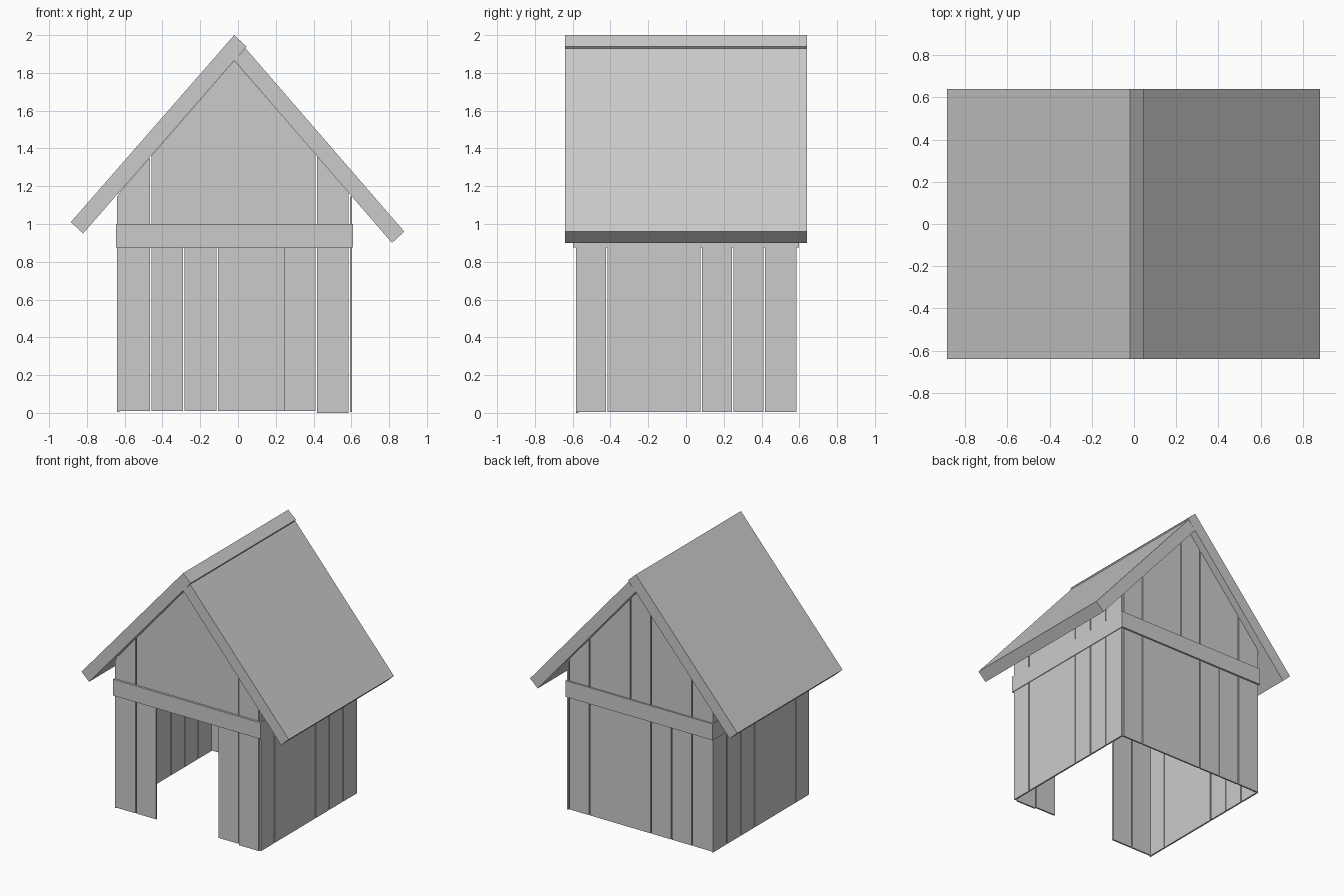
import bpy

if "Cube" in bpy.data.objects:
    bpy.data.objects.remove(bpy.data.objects["Cube"])

CX = -0.02            # ridge position
APEX = 1.865          # underside of the ridge
SLOPE = 1.15
X0, X1 = -0.64, 0.604  # outer faces of the side walls
Y0, Y1 = -0.582, 0.585  # outer faces of the front and back walls
T = 0.012             # plank thickness


def roof_z(x):
    return APEX - abs(x - CX) * SLOPE


def extrude(name, profile, axis, a, b):
    """Prism of a 2D profile: axis 'y' uses (x, z), axis 'x' uses (y, z)."""
    def pt(p, d):
        return (p[0], d, p[1]) if axis == 'y' else (d, p[0], p[1])
    n = len(profile)
    verts = [pt(p, a) for p in profile] + [pt(p, b) for p in profile]
    faces = [tuple(range(n)), tuple(range(2 * n - 1, n - 1, -1))]
    faces += [(i, i + n, (i + 1) % n + n, (i + 1) % n) for i in range(n)]
    if axis == 'x':
        faces = [f[::-1] for f in faces]
    me = bpy.data.meshes.new(name)
    me.from_pydata(verts, [], faces)
    ob = bpy.data.objects.new(name, me)
    bpy.context.collection.objects.link(ob)
    return ob


def rect(a, b, z0, z1):
    return [(a, z0), (b, z0), (b, z1), (a, z1)]


def gable_plank(name, a, b, z0, y):
    top = [(b, roof_z(b)), (a, roof_z(a))]
    if a < CX < b:
        top.insert(1, (CX, APEX))
    extrude(name, [(a, z0), (b, z0)] + top, 'y', y, y + T)


# Front and back planks on a seven-plank pitch
GAP = 0.008
xs = [-0.632 + 0.175 * i for i in range(8)]
xs[7] = X1 - T
for i, j in [(0, 1), (1, 2), (5, 6), (6, 7)]:          # beside the doorway
    z0 = 0.0 if i == 6 else 0.01
    extrude("front_plank", rect(xs[i], xs[j] - GAP, z0, 0.94), 'y', Y0, Y0 + T)
for i, j in [(0, 1), (1, 6), (6, 7)]:                  # front gable
    gable_plank("front_gable_plank", xs[i], xs[j] - GAP, 0.875 if i == 1 else 0.94, Y0)
for i, j in [(0, 1), (1, 2), (2, 3), (3, 6), (6, 7)]:  # back wall
    extrude("back_plank", rect(xs[i], xs[j] - GAP, 0.01, 0.94), 'y', Y1 - T, Y1)
for i, j in [(0, 1), (1, 3), (3, 4), (4, 6), (6, 7)]:  # back gable
    gable_plank("back_gable_plank", xs[i], xs[j] - GAP, 0.94, Y1 - T)

# Side planks
pitch = (Y1 - Y0) / 7
ys = [Y0 + pitch * i for i in range(8)]
for x in (X0, X1 - T):
    for i, j in [(0, 1), (1, 4), (4, 5), (5, 6), (6, 7)]:
        extrude("side_plank", rect(ys[i], ys[j] - (GAP if j < 7 else 0), 0.005, 1.145),
                'x', x, x + T)

# Band of trim around the walls
BX0, BX1, BY0, BY1 = -0.646, 0.609, -0.598, 0.598
for name, a, b in [("front_trim", BY0, Y0), ("back_trim", Y1, BY1)]:
    extrude(name, rect(BX0, BX1, 0.875, 1.0), 'y', a, b)
for name, a, b in [("left_trim", BX0, X0), ("right_trim", X1, BX1)]:
    extrude(name, rect(Y0, Y1, 0.875, 1.0), 'x', a, b)

# Roof panels: the left one overlaps the top edge of the right one
extrude("left_roof", [(-0.885, 1.01), (-0.82, 0.95), (0.045, 1.94), (-0.02, 2.0)],
        'y', -0.64, 0.64)
extrude("right_roof", [(0.815, 0.90), (0.88, 0.96), (0.04, 1.93), (-0.02, 1.867)],
        'y', -0.64, 0.64)
